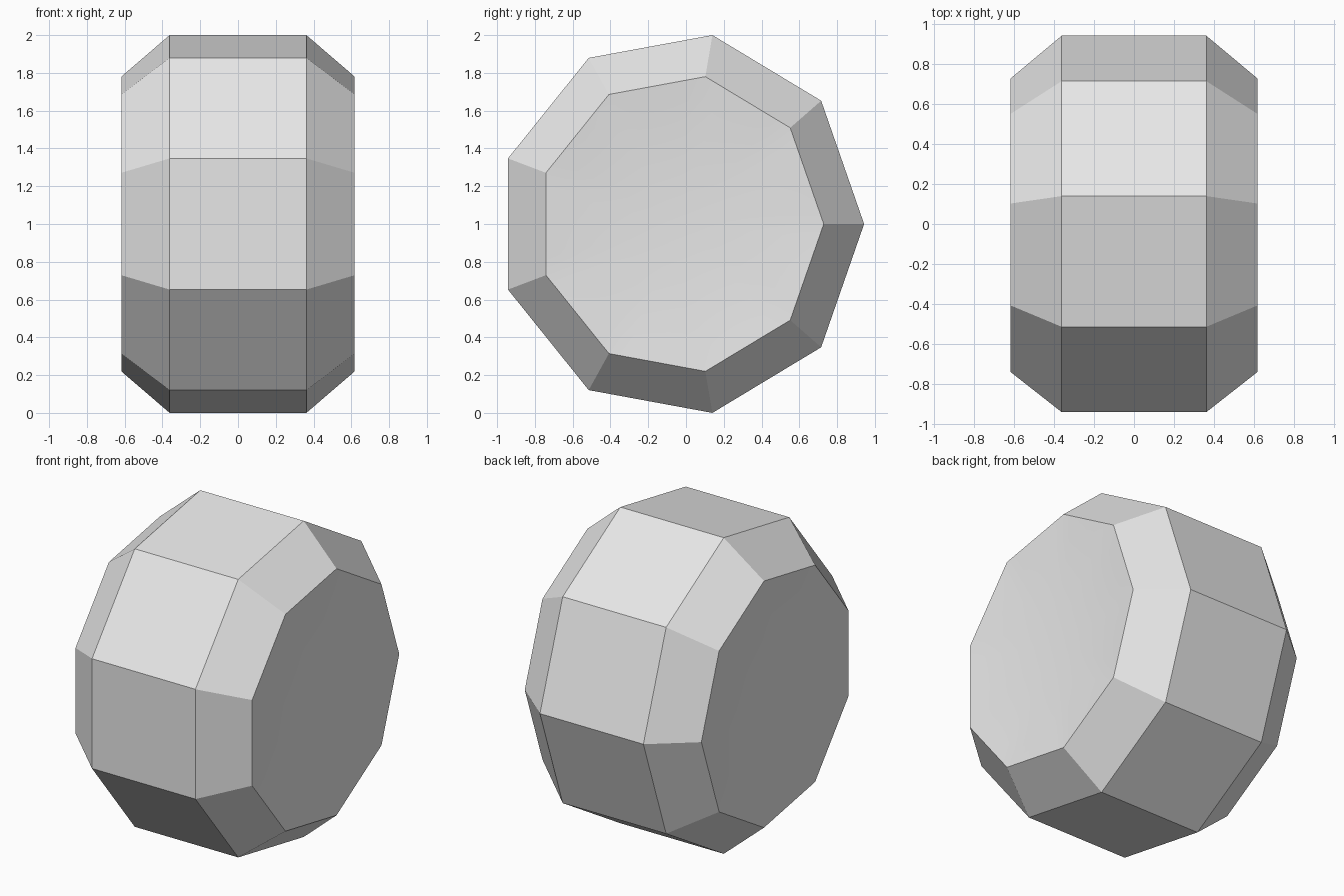
import bpy, bmesh, math

if "Cube" in bpy.data.objects:
    bpy.data.objects.remove(bpy.data.objects["Cube"])

SIDES, SUB, RINGS = 9, 6, 7            # nine-sided drum, finely divided dishes
RY, RZ, CY, CZ = 0.972, 1.0154, -0.029, 1.0
HALF_FLAT, HALF_WIDTH, RIM, DISH = 0.362, 0.618, 0.78, 0.035

grey = bpy.data.materials.new("light grey")
grey.diffuse_color = (0.8, 0.8, 0.8, 1)
grey.use_nodes = True
grey.node_tree.nodes["Principled BSDF"].inputs["Base Color"].default_value = grey.diffuse_color

bm = bmesh.new()


def vert(x, u, v):
    return bm.verts.new((x, CY + RY * u, CZ + RZ * v))


def corner(k):
    a = math.tau * k / SIDES
    return math.cos(a), math.sin(a)


def dish_ring(side, t):
    """Ring of the shallow dish: nonagon at the rim, rounder toward the middle."""
    ring = []
    for i in range(SIDES * SUB):
        k, f = i // SUB, (i % SUB) / SUB
        (u0, v0), (u1, v1) = corner(k), corner(k + 1)
        u, v = u0 + (u1 - u0) * f, v0 + (v1 - v0) * f
        s = t ** 2 + (1 - t ** 2) / math.hypot(u, v) * 0.97
        x = side * (HALF_WIDTH - DISH * (1 - t * t))
        ring.append(vert(x, u * s * t * RIM, v * s * t * RIM))
    return ring


# Tread: flat-sided band around the drum
edge = {s: [vert(s * HALF_FLAT, *corner(k)) for k in range(SIDES)] for s in (-1, 1)}
for k in range(SIDES):
    n = (k + 1) % SIDES
    bm.faces.new((edge[-1][k], edge[-1][n], edge[1][n], edge[1][k]))

for s in (-1, 1):
    # Sloped shoulder
    outer = dish_ring(s, 1)
    count = len(outer)
    for k in range(SIDES):
        rim = [outer[(k * SUB + j) % count] for j in range(SUB + 1)]
        bm.faces.new([edge[s][(k + 1) % SIDES], edge[s][k]] + rim)
    # Shallow smooth end dish
    for r in range(RINGS - 1, 0, -1):
        inner = dish_ring(s, r / RINGS)
        for i in range(count):
            j = (i + 1) % count
            bm.faces.new((outer[i], outer[j], inner[j], inner[i])).smooth = True
        outer = inner
    hub = vert(s * (HALF_WIDTH - DISH), 0, 0)
    for i in range(count):
        bm.faces.new((outer[i], outer[(i + 1) % count], hub)).smooth = True

# Keep shoulder and tread edges crisp
bmesh.ops.recalc_face_normals(bm, faces=bm.faces)
for e in bm.edges:
    e.smooth = all(f.smooth for f in e.link_faces)

mesh = bpy.data.meshes.new("drum")
bm.to_mesh(mesh)
bm.free()
mesh.materials.append(grey)
drum = bpy.data.objects.new("nine_sided_drum", mesh)
bpy.context.collection.objects.link(drum)
